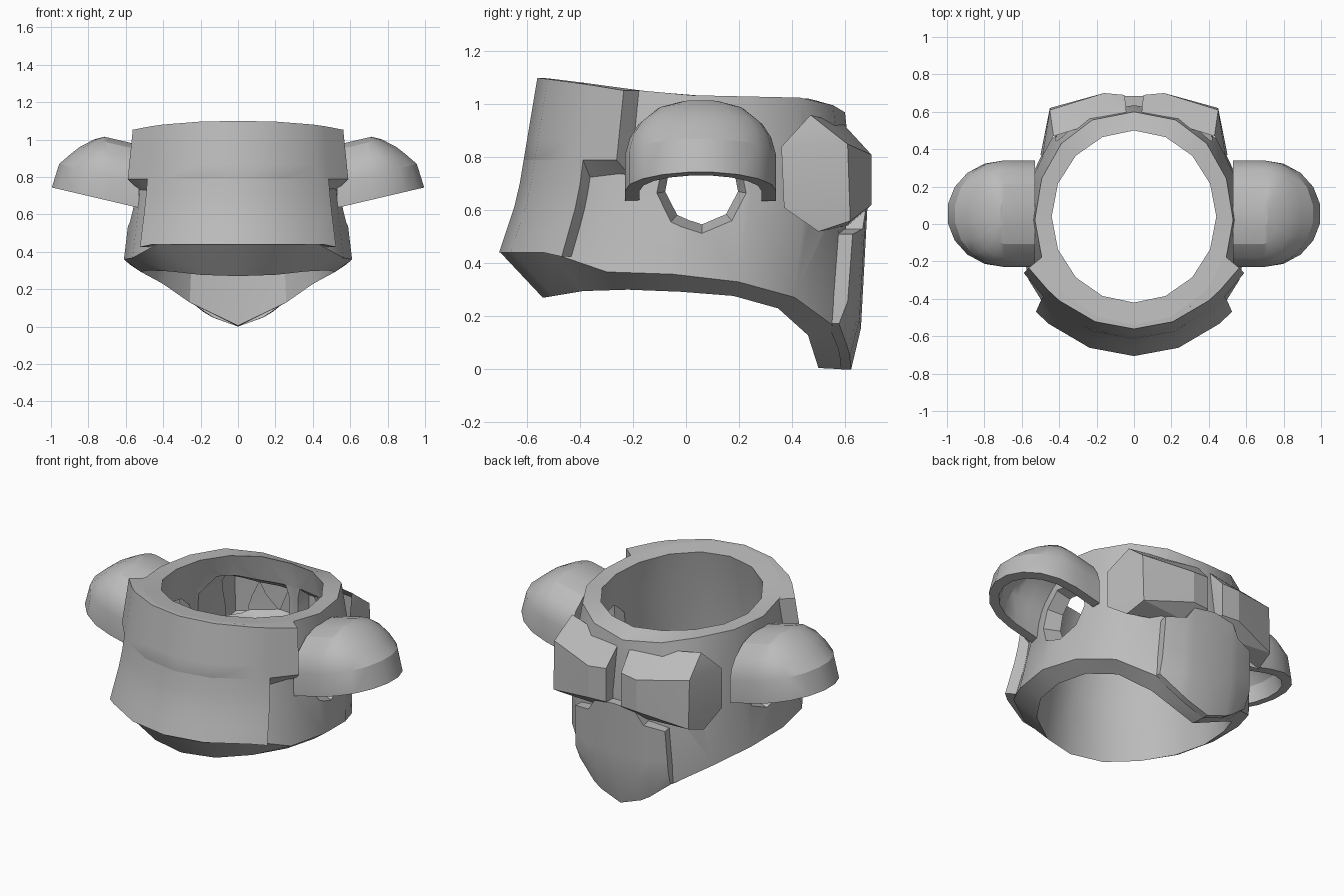
import bpy, bmesh
from math import sin, cos, pi, radians
from mathutils import Vector

if "Cube" in bpy.data.objects:
    bpy.data.objects.remove(bpy.data.objects["Cube"])

grey = bpy.data.materials.new("armor grey")
grey.use_nodes = True
COLOR = (0.5, 0.5, 0.5, 1)
grey.diffuse_color = COLOR
grey.node_tree.nodes["Principled BSDF"].inputs["Base Color"].default_value = COLOR


def interp(table, v):
    if v <= table[0][0]:
        return table[0][1]
    for (a, p), (b, q) in zip(table, table[1:]):
        if v <= b:
            return p + (q - p) * (v - a) / (b - a)
    return table[-1][1]


def smooth(obj, angle=28):
    bpy.ops.object.select_all(action='DESELECT')
    obj.select_set(True)
    bpy.context.view_layer.objects.active = obj
    bpy.ops.object.shade_smooth_by_angle(angle=radians(angle))


def finish(name, bm, angle=28):
    bmesh.ops.recalc_face_normals(bm, faces=bm.faces)
    mesh = bpy.data.meshes.new(name)
    bm.to_mesh(mesh)
    bm.free()
    mesh.materials.append(grey)
    obj = bpy.data.objects.new(name, mesh)
    bpy.context.collection.objects.link(obj)
    smooth(obj, angle)
    return obj


def bridge(bm, a, b, closed):
    n = len(a)
    for i in range(n if closed else n - 1):
        j = (i + 1) % n
        bm.faces.new((a[i], a[j], b[j], b[i]))


def cut(obj, bm):
    """Subtract a closed shape from an object."""
    cutter = finish("cutter", bm)
    cutter.hide_render = True
    mod = obj.modifiers.new("cut", 'BOOLEAN')
    mod.operation, mod.object, mod.solver = 'DIFFERENCE', cutter, 'EXACT'
    bpy.context.view_layer.update()
    bpy.context.view_layer.objects.active = obj
    bpy.ops.object.modifier_apply(modifier=mod.name)
    bpy.data.objects.remove(cutter)


# Edge heights as functions of depth
TOP = [(-0.55, 1.1), (-0.42, 1.085), (-0.2, 1.055), (0, 1.035), (0.45, 1.025), (0.55, 1), (0.6, 0.97)]
LOW = [(-0.7, 0.44), (-0.46, 0.44), (-0.37, 0.37), (0.07, 0.355), (0.25, 0.32),
       (0.37, 0.29), (0.5, 0.23), (0.55, 0.17), (0.588, 0.08), (0.597, 0.04), (0.6, 0)]
RIM = [(-0.54, 0.27), (-0.33, 0.305), (0.05, 0.29), (0.2, 0.275), (0.33, 0.24),
       (0.42, 0.19), (0.46, 0.13), (0.5, 0.005)]


def oval(t, rx, front, back, z, square=1):
    """Point at angle t from the front; z is a height or a table; square < 1 boxes the back."""
    y = (front + back) / 2 - (back - front) / 2 * cos(t)
    x = sin(t)
    if cos(t) < 0:
        x = abs(x) ** square * (1 if x > 0 else -1)
    return Vector((rx * x, y, interp(z, y) if isinstance(z, list) else z))


BOXY = 0.73
LOW_RING = (0.61, -0.7, 0.6, LOW, BOXY)
MID_RING = (0.575, -0.63, 0.635, 0.65, BOXY)
TOP_RING = (0.53, -0.555, 0.6, TOP, 0.9)


def surf(t, z, off=0):
    """Point of the outer shell at angle t and height z, pushed outward."""
    low, mid, top = (oval(t, *r) for r in (LOW_RING, MID_RING, TOP_RING))
    z = min(max(z, low.z), top.z)
    a, b = (low, mid) if z < mid.z else (mid, top)
    return a.lerp(b, (z - a.z) / (b.z - a.z)) + Vector((sin(t), -cos(t), 0)) * off


# Torso shell: closed loop of rings, outside and inside
bm = bmesh.new()
SHELL = [LOW_RING, MID_RING, TOP_RING, (0.44, -0.42, 0.5, TOP),
         (0.465, -0.47, 0.53, 0.86, 0.85), (0.48, -0.51, 0.54, 0.6, BOXY), (0.52, -0.54, 0.5, RIM, BOXY)]
SEG = 16
rings = [[bm.verts.new(oval(2 * pi * i / SEG, *r)) for i in range(SEG)] for r in SHELL]
for k, ring in enumerate(rings):
    bridge(bm, ring, rings[(k + 1) % len(rings)], True)
bmesh.ops.triangulate(bm, faces=bm.faces)
torso = finish("torso_shell", bm)

# Arm holes: one tunnel across the body, flared at both ends
bm = bmesh.new()
HOLE = [(-0.75, 0.24), (-0.45, 0.138), (0.45, 0.138), (0.75, 0.24)]
loops = [[bm.verts.new((x, 0.06 + r * sin(a), 0.695 + r * cos(a)))
          for a in (2 * pi * (i + 0.5) / 9 for i in range(9))] for x, r in HOLE]
for a, b in zip(loops, loops[1:]):
    bridge(bm, a, b, True)
bm.faces.new(loops[0])
bm.faces.new(loops[-1])
cut(torso, bm)


# Raised plates that follow the shell
def plate(name, columns, bevel=0, drop=0, foot=1):
    """columns: (degrees, bottom, top, offset); bevel slopes the sides,
    drop slopes the lower edge, foot scales the offset at the bottom."""
    bm = bmesh.new()
    outer, inner = [], []
    for i, (deg, z0, z1, off) in enumerate(columns):
        t = radians(deg)
        shift = bevel if i == 0 else -bevel if i == len(columns) - 1 else 0
        z0, z1 = max(z0, surf(t, 0).z), min(z1, surf(t, 2).z)
        zs = [z0 + (z1 - z0) * k / 4 for k in range(5)]
        outer.append([bm.verts.new(surf(t + radians(shift), z, off * (1 if k else foot)))
                      for k, z in enumerate(zs)])
        inner.append([bm.verts.new(surf(t, z if k else z - drop, -0.015)) for k, z in enumerate(zs)])
    for a, b in zip(outer, outer[1:]):
        bridge(bm, a, b, False)
    for k in (0, -1):
        bridge(bm, outer[k], inner[k], False)
        bridge(bm, [c[k] for c in outer], [c[k] for c in inner], False)
    finish(name, bm)


def chest(name, half, z0, z1, **slopes):
    angles = [-d for d in reversed(half)] + [0] + half
    plate(name, [(d, z0, z1, 0.006 + 0.075 * (abs(d) / 70) ** 2.2) for d in angles], **slopes)


chest("chest_plate_upper", [22.5, 45, 53, 70], 0.79, 2, bevel=3, drop=0.07)
chest("chest_plate_lower", [22.5, 45, 53], 0, 0.79)

# Lower back plate with a stepped top
STEPS = [(-23, 0.51), (-11, 0.53), (-7, 0.61), (0, 0.62), (7, 0.61), (11, 0.53), (23, 0.51)]
plate("lower_back_plate", [(180 + d, 0, top, 0.052) for d, top in STEPS], bevel=1.5, foot=0.45)

# Shoulder blade plates
BLADE = [(0.05, 0.69, 0.82), (0.05, 0.69, 0.62), (0.16, 0.7, 0.81), (0.16, 0.7, 0.62),
         (0.45, 0.61, 0.85), (0.45, 0.62, 0.56), (0.04, 0.59, 0.93), (0.43, 0.47, 0.96),
         (0.49, 0.36, 0.84), (0.5, 0.37, 0.61), (0.47, 0.5, 0.52), (0.07, 0.61, 0.54),
         (0.05, 0.59, 0.6)]


def hull(points):
    bm = bmesh.new()
    for p in points:
        bm.verts.new(p)
    res = bmesh.ops.convex_hull(bm, input=bm.verts)
    loose = {g for g in res["geom_interior"] if isinstance(g, bmesh.types.BMVert)}
    bmesh.ops.delete(bm, geom=list(loose), context='VERTS')
    bmesh.ops.recalc_face_normals(bm, faces=bm.faces)
    return bm


def shoulder_blade(name, s):
    # hollow inside the torso behind the plate
    cut(torso, hull([(s * (x * 0.88 + 0.01 - d / 3), y - 0.09 - d, 0.74 + (z - 0.74) * 0.72)
                     for x, y, z in BLADE for d in (0, 0.12)]))
    bm = hull([(s * x, y, z) for x, y, z in BLADE])
    # the side against the torso stays open
    bmesh.ops.delete(bm, geom=[f for f in bm.faces if f.normal.y < -0.4], context='FACES')
    finish(name, bm, 20)


# Shoulder pads: hollow domes with a rounded outer end and a slanted rim
DOME = [(0, 0.285, 0.305), (0.135, 0.285, 0.265), (0.2, 0.267, 0.205),
        (0.25, 0.235, 0.155), (0.31, 0.162, 0.075), (0.337, 0.07, 0.02)]


def pad_rings(bm, s, inset):
    out = []
    for k, (h, ry, rx) in enumerate(DOME):
        ry, rx = max(ry - inset, 0.02), max(rx - inset, 0.005)
        if k:
            h -= inset * 0.8
        path = [(0.53, -ry), (0.62, -ry)]
        path += [(0.695 + rx * cos(a), ry * sin(a)) for a in (radians(d) for d in range(-90, 91, 20))]
        path += [(0.62, ry), (0.53, ry)]
        out.append([bm.verts.new((s * x, 0.055 + y, 0.635 + 0.234 * (x - 0.53) + h)) for x, y in path])
    return out


def shoulder_pad(name, s):
    bm = bmesh.new()
    outer, inner = pad_rings(bm, s, 0), pad_rings(bm, s, 0.055)
    for rings in (outer, inner):
        for a, b in zip(rings, rings[1:]):
            bridge(bm, a, b, False)
        top = rings[-1]
        for i in range(len(top) // 2 - 1):
            bm.faces.new((top[i], top[i + 1], top[-2 - i], top[-1 - i]))
    bridge(bm, outer[0], inner[0], False)
    for k in (0, -1):
        bridge(bm, [r[k] for r in outer], [r[k] for r in inner], False)
    bm.faces.new((outer[-1][0], outer[-1][-1], inner[-1][-1], inner[-1][0]))
    finish(name, bm, 22)


for side, s in (("left", 1), ("right", -1)):
    shoulder_blade(side + "_shoulder_blade_plate", s)
    shoulder_pad(side + "_shoulder_pad", s)
smooth(torso)
